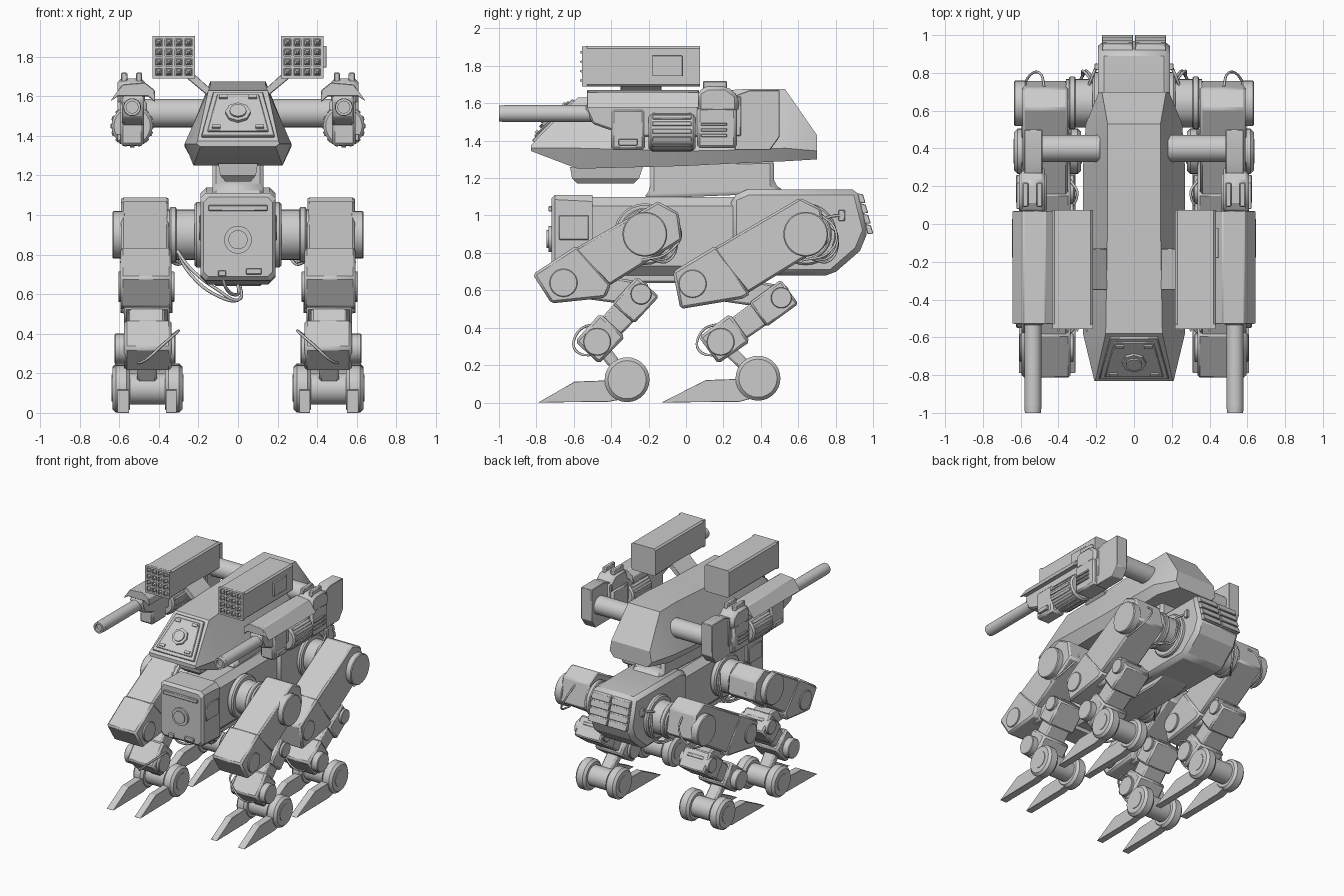
import bpy, bmesh, math
from mathutils import Vector, Matrix

if "Cube" in bpy.data.objects:
    bpy.data.objects.remove(bpy.data.objects["Cube"])


def finish(name, bm, bevel=0.0, mirror=False):
    bmesh.ops.recalc_face_normals(bm, faces=bm.faces)
    me = bpy.data.meshes.new(name)
    bm.to_mesh(me)
    bm.free()
    ob = bpy.data.objects.new(name, me)
    bpy.context.collection.objects.link(ob)
    if bevel:
        m = ob.modifiers.new("Bevel", 'BEVEL')
        m.width, m.segments, m.limit_method, m.angle_limit = bevel, 1, 'ANGLE', math.radians(35)
    if mirror:
        ob.modifiers.new("Mirror", 'MIRROR').use_mirror_merge = False
    return ob


def loft(name, rings, bevel=0.0, mirror=False):
    bm = bmesh.new()
    vs = [[bm.verts.new(p) for p in r] for r in rings]
    n = len(vs[0])
    for a, b in zip(vs, vs[1:]):
        for i in range(n):
            bm.faces.new((a[i], a[(i + 1) % n], b[(i + 1) % n], b[i]))
    bm.faces.new(vs[0])
    bm.faces.new(vs[-1])
    return finish(name, bm, bevel, mirror)


def prism(name, prof, lo, hi, bevel=0.01, mirror=False, axis='X'):
    """Extrude a (y,z) profile along x, or an (x,z) profile along y."""
    f = (lambda t, p: (t, p[0], p[1])) if axis == 'X' else (lambda t, p: (p[0], t, p[1]))
    return loft(name, [[f(t, p) for p in prof] for t in (lo, hi)], bevel, mirror)


def boxes(name, items, bevel=0.0, mirror=False, mat=Matrix()):
    bm = bmesh.new()
    for x0, x1, y0, y1, z0, z1 in items:
        m = mat @ Matrix.Translation(((x0 + x1) / 2, (y0 + y1) / 2, (z0 + z1) / 2)) @ Matrix.Diagonal((x1 - x0, y1 - y0, z1 - z0, 1))
        bmesh.ops.create_cube(bm, size=1, matrix=m)
    return finish(name, bm, bevel, mirror)


def cyl(name, a, b, r, seg=28, r2=None, mirror=False, bevel=0.0):
    a, b = Vector(a), Vector(b)
    bm = bmesh.new()
    m = Matrix.Translation((a + b) / 2) @ (b - a).to_track_quat('Z', 'Y').to_matrix().to_4x4()
    bmesh.ops.create_cone(bm, cap_ends=True, segments=seg, radius1=r, radius2=r if r2 is None else r2,
                          depth=(b - a).length, matrix=m)
    return finish(name, bm, bevel, mirror)


def xdisc(name, c, x0, x1, r, bevel=0.0, mirror=True):
    return cyl(name, (x0, *c), (x1, *c), r, mirror=mirror, bevel=bevel)


def bar(name, A, B, ha, hb, x0, x1, ext=0.0, bevel=0.012):
    """Tapered block running between two side-view points."""
    A, B = Vector(A), Vector(B)
    d = (B - A).normalized()
    n = Vector((-d.y, d.x))
    A, B = A - d * ext, B + d * ext
    prism(name, [A + n * ha, A - n * ha, B - n * hb, B + n * hb], x0, x1, bevel, True)


def cable(name, pts, r=0.008, both=True):
    cu = bpy.data.curves.new(name, 'CURVE')
    cu.dimensions, cu.bevel_depth, cu.bevel_resolution, cu.resolution_u = '3D', r, 1, 6
    for s in ((1, -1) if both else (1,)):
        sp = cu.splines.new('BEZIER')
        sp.bezier_points.add(len(pts) - 1)
        for bp, p in zip(sp.bezier_points, pts):
            bp.co = (p[0] * s, p[1], p[2])
            bp.handle_left_type = bp.handle_right_type = 'AUTO'
    bpy.context.collection.objects.link(bpy.data.objects.new(name, cu))


# Lower hull, front block, rear block with grille
def hull_ring(y, z0, z1, w, c=0.05):
    return [(-w + c, y, z0), (w - c, y, z0), (w, y, z0 + c), (w, y, z1 - c), (w - c, y, z1),
            (c - w, y, z1), (-w, y, z1 - c), (-w, y, z0 + c)]
loft("hull_middle", [hull_ring(-.5, .68, 1.10, .17), hull_ring(.26, .68, 1.10, .17)])
loft("hull_front", [hull_ring(-.72, .69, 1.09, .175, .025), hull_ring(-.70, .67, 1.11, .19, .025),
                    hull_ring(-.50, .65, 1.11, .19, .035)])
prism("hull_rear", [(.24, .68), (.24, 1.10), (.33, 1.14), (.92, 1.14), (.975, .92), (.93, .81), (.78, .68)],
      -.19, .19, .03)
for s in (-1, 1):
    for i in range(4):
        y, z = .918 + i * .014, 1.118 - i * .055
        prism("rear_grille", [(y, z), (y + .028, z - .004), (y + .042, z - .05), (y + .01, z - .052)],
              s * .087 - .082, s * .087 + .082, .003)
boxes("front_vent", [(-.15, .15, -.735, -.71, 1.02, 1.05), (.04, .12, -.735, -.71, .70, .73),
                     (-.10, -.06, -.74, -.71, .69, .72)], .004)
cyl("front_lamp_ring", (0, -.71, .875), (0, -.735, .875), .07)
cyl("front_lamp", (0, -.71, .875), (0, -.745, .875), .048)
boxes("hull_side_panel", [(.18, .197, -.68, -.52, .87, 1.0)], .004, True)
prism("belly_keel", [(-.45, .69), (-.36, .64), (.35, .64), (.5, .69)], -.12, .12)

# Neck and chin
prism("neck", [(-.23, 1.09), (-.19, 1.14), (-.19, 1.28), (.47, 1.30), (.47, 1.17), (.54, 1.12)], -.13, .13, .02)
loft("chin", [[(-w, y0, z), (w, y0, z), (w, y1, z), (-w, y1, z)] for w, y0, y1, z in
              ((.10, -.62, -.23, 1.26), (.09, -.61, -.25, 1.20), (.065, -.58, -.28, 1.17))])

# Turret body: hexagonal sections along y
def turret_ring(y, wb, zb, wm, zm, wt, zt):
    return [(-wb, y, zb), (wb, y, zb), (wm, y, zm), (wt, y, zt), (-wt, y, zt), (-wm, y, zm)]
loft("turret", [turret_ring(-.83, .19, 1.345, .21, 1.36, .205, 1.375), turret_ring(-.58, .225, 1.25, .27, 1.36, .15, 1.63),
                turret_ring(.0, .225, 1.265, .27, 1.345, .14, 1.655), turret_ring(.30, .225, 1.28, .27, 1.35, .14, 1.675),
                turret_ring(.53, .22, 1.29, .255, 1.36, .14, 1.675), turret_ring(.70, .15, 1.30, .185, 1.345, .17, 1.43)])
# Nose armour plate lying on the sloped front
slope = Matrix.Translation((0, -.705, 1.5025)) @ Matrix.Rotation(math.atan2(.255, .25), 4, 'X')
def on_slope(p):
    return tuple(slope @ Vector(p))
for nm, s, z in (("nose_plate", 1, .015), ("nose_plate_inner", .84, .024)):
    loft(nm, [[on_slope((x * s, y * s, h)) for x, y in ((-.185, -.155), (.185, -.155), (.125, .155), (-.125, .155))]
              for h in (-.02, z)], .004)
boxes("nose_bolts", [(x - .022, x + .022, y - .01, y + .01, .02, .034) for x, y in
                     ((-.11, -.105), (.11, -.105), (-.075, .105), (.075, .105))], 0, False, slope)
cyl("nose_hatch", on_slope((0, -.01, .02)), on_slope((0, -.01, .04)), .064, 8)
cyl("nose_lens", on_slope((0, -.01, .02)), on_slope((0, -.01, .05)), .042, 20)

# Missile boxes with 4x4 cells on struts
def chamfer_sq(cx, cz, h, c):
    return [(cx + sx * a, cz + sz * b) for sx, sz, a, b in
            ((-1, -1, h - c, h), (1, -1, h - c, h), (1, -1, h, h - c), (1, 1, h, h - c),
             (1, 1, h - c, h), (-1, 1, h - c, h), (-1, 1, h, h - c), (-1, -1, h, h - c))]
CX, CZ, P = .325, 1.797, .05
prism("missile_box", chamfer_sq(CX, CZ, .108, .012), -.535, .075, 0, True, 'Y')
boxes("missile_grid", [(CX + i * P - .007, CX + i * P + .007, -.556, -.53, CZ - .107, CZ + .107) for i in (-2, -1, 0, 1, 2)] +
      [(CX - .107, CX + .107, -.556, -.53, CZ + i * P - .007, CZ + i * P + .007) for i in (-2, -1, 0, 1, 2)], 0, True)
bm = bmesh.new()
for i in range(4):
    for j in range(4):
        m = Matrix.Translation((CX + (i - 1.5) * P, -.55, CZ + (j - 1.5) * P)) @ \
            Matrix.Rotation(math.pi / 2, 4, 'X') @ Matrix.Rotation(math.pi / 4, 4, 'Z')
        bmesh.ops.create_cone(bm, cap_ends=True, segments=4, radius1=.022, radius2=.005, depth=.036, matrix=m)
finish("missile_tips", bm, 0, True)
boxes("missile_side_panel", [(.43, .447, -.18, -.02, 1.745, 1.855)], .002)
prism("missile_strut", [(.12, 1.62), (.15, 1.60), (.27, 1.70), (.24, 1.73)], -.35, -.13, .004, True, 'Y')

# Shoulder axle and cannons
S = (.40, 1.515)
xdisc("shoulder_axle", S, .18, .50, .072)
GX = .535
prism("cannon_rear_bracket", [(.26, 1.35), (.26, 1.64), (.34, 1.67), (.50, 1.67), (.50, 1.42), (.45, 1.35)],
      .485, .58, .004, True)
prism("cannon_core", [(-.50, 1.49), (-.54, 1.58), (-.50, 1.64), (.30, 1.64), (.30, 1.42), (-.30, 1.42)], .475, .585, .01, True)
prism("cannon_shroud", [(.645, 1.575), (.585, 1.66), (.47, 1.67), (.42, 1.63), (.42, 1.57), (.455, 1.60), (.605, 1.60)],
      -.53, .07, .004, True, 'Y')
prism("cannon_hump", [(.06, 1.55), (.06, 1.66), (.11, 1.69), (.22, 1.69), (.28, 1.64), (.28, 1.55)], .47, .61, .02, True)
boxes("cannon_rails", [(x - .016, x + .016, .09, .22, 1.67, 1.72) for x in (.50, .575)], .006, True)
boxes("cannon_blocks", [(.475, .595, -.40, -.22, 1.35, 1.57), (.46, .61, .06, .27, 1.36, 1.58)], .015, True)
boxes("cannon_slits", [(.60, .622, .08, .22, 1.42 + i * .03, 1.435 + i * .03) for i in range(3)] +
      [(.59, .612, -.36, -.26, 1.375, 1.41)], .003, True)
cyl("cannon_drum", (GX, -.20, 1.45), (GX, .05, 1.45), .104, 24, mirror=True, bevel=.012)
bm = bmesh.new()
for k in range(16):
    m = Matrix.Translation((GX, -.075, 1.45)) @ Matrix.Rotation(k * math.pi / 8, 4, 'Y') @ \
        Matrix.Translation((.1, 0, 0)) @ Matrix.Diagonal((.02, .21, .024, 1))
    bmesh.ops.create_cube(bm, size=1, matrix=m)
finish("cannon_drum_ribs", bm, .003, True)
cyl("cannon_barrel", (GX, -.97, 1.545), (GX, -.3, 1.545), .045, mirror=True)
muzzle = bmesh.new()
rs = [(-.96, .045), (-1.0, .043), (-1.0, .03), (-.975, .03)]
rows = [[muzzle.verts.new((GX + r * math.cos(t * math.pi / 12), y, 1.545 + r * math.sin(t * math.pi / 12)))
         for t in range(24)] for y, r in rs]
for a, b in zip(rows, rows[1:]):
    for i in range(24):
        muzzle.faces.new((a[i], a[(i + 1) % 24], b[(i + 1) % 24], b[i]))
finish("cannon_muzzle", muzzle, 0, True)

# Legs: hip, straight thigh, hidden link, shin, ankle, wheel pair and toes
legs = {
    "front": dict(hip=(-.22, .90), knee=(-.655, .64), U=(-.24, .58), L=(-.475, .325), W=(-.315, .122), toe=.475,
                  thigh=[(-.15, 1.075), (-.04, 1.015), (-.02, .87), (-.41, .625), (-.60, .82)],
                  guard=[(-.82, .685), (-.585, .84), (-.40, .63), (-.43, .56), (-.72, .53)]),
    "rear": dict(hip=(.64, .90), knee=(.035, .635), U=(.51, .56), L=(.185, .325), W=(.385, .130), toe=.515,
                 thigh=[(.61, 1.095), (.72, 1.04), (.76, .85), (.33, .585), (.14, .82)],
                 guard=[(-.07, .70), (.16, .84), (.345, .58), (.30, .555), (-.03, .50)])}
for tag, g in legs.items():
    hip, knee, U, L, W = (g[k] for k in ("hip", "knee", "U", "L", "W"))
    xdisc(tag + "_hip_collar", hip, .17, .22, .165, .01)
    xdisc(tag + "_hip_axle", hip, .20, .36, .128)
    xdisc(tag + "_hip_ring", hip, .31, .345, .14, .006)
    prism(tag + "_thigh", g["thigh"], .35, .59, .012, True)
    xdisc(tag + "_hip_cap", hip, .57, .635, .12, .006)
    prism(tag + "_thigh_guard", g["guard"], .335, .595, .014, True)
    xdisc(tag + "_knee_cap", knee, .32, .605, .075, .004)
    bar(tag + "_link", knee, U, .07, .065, .38, .54, .03)
    bar(tag + "_shin", U, L, .075, .065, .37, .55, .05)
    bar(tag + "_shin_upper_cover", U, Vector(U).lerp(Vector(L), .25), .08, .08, .345, .575, .055)
    bar(tag + "_shin_lower_cover", Vector(L).lerp(Vector(U), .12), L, .092, .088, .335, .575, .08, .015)
    xdisc(tag + "_shin_upper_cap", U, .33, .595, .056, .004)
    xdisc(tag + "_shin_lower_cap", L, .315, .625, .075, .005)
    bar(tag + "_ankle", L, W, .035, .03, .41, .51, 0)
    xdisc(tag + "_foot_axle", W, .30, .61, .08)
    for x0, x1, t0, t1, nm in ((.28, .37, .31, .365, "inner"), (.545, .635, .55, .61, "outer")):
        xdisc(f"{tag}_{nm}_wheel", W, x0, x1, .12, .018)
        xdisc(f"{tag}_{nm}_hub", W, x0 - .004, x1 + .004, .065)
        y, z = W
        prism(f"{tag}_{nm}_toe", [(y - g["toe"], 0), (y - .28, z - .01), (y, z), (y, z - .1), (y - .10, .004)], t0, t1, .002, True)
    # Shin cable
    y, z = L
    cable(tag + "_shin_cable", [(.52, y + .02, z - .07), (.47, y - .10, z - .06), (.38, y - .12, z + .02),
                                (.30, y - .03, z + .09), (.34, y + .05, z + .06)], .007)
    # Hip cable loops
    y, z = hip
    for o in (0, .02):
        cable(tag + "_hip_cable", [(.21, y + .10, z + .10 - o), (.25 + o, y + .17, z - .02), (.28, y + .13, z - .14 + o),
                                   (.36, y + .02, z - .13)], .007)
    cable(tag + "_thigh_cable", [(.47, y + .06, z + .12), (.50, y + .19 - .03 * (tag == "rear"), z + .02),
                                 (.57, y + .12, z - .10), (.59, y - .02, z - .14)], .007)

# Rear supply cables and belly cables
boxes("rear_cable_socket", [(.185, .21, .815, .85, .97, 1.03)], .004, True)
cable("rear_cable", [(.20, .83, 1.0), (.23, .76, .99), (.25, .68, .93), (.24, .60, .80)])
for o in (0, .03):
    cable("belly_cable", [(-.32, -.30, .84), (-.24, -.38, .73 - o), (-.10, -.42, .62 - o), (0, -.40, .57), (.01, -.30, .66)], .008, False)
cable("belly_cable_short", [(-.08, -.70, .70), (-.06, -.66, .63), (0, -.52, .60), (.0, -.40, .66)], .009, False)

# Smooth round parts, keep edges sharp
bpy.ops.object.select_all(action='DESELECT')
for ob in bpy.context.scene.objects:
    if ob.type == 'MESH':
        ob.select_set(True)
        bpy.context.view_layer.objects.active = ob
bpy.ops.object.shade_smooth_by_angle(angle=math.radians(25))
